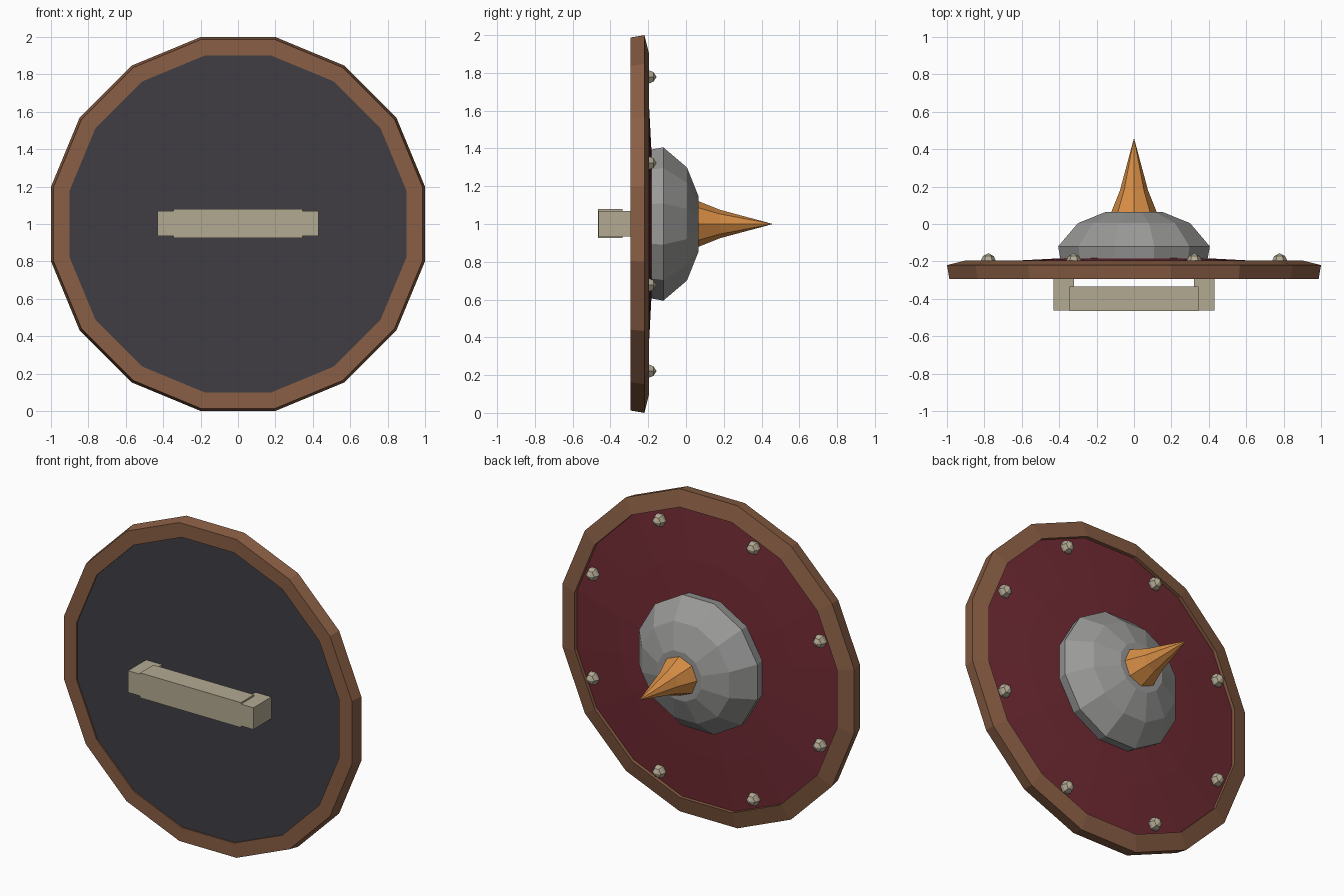
import bpy, bmesh, math
from mathutils import Vector

cube = bpy.data.objects.get("Cube")
if cube:
    bpy.data.objects.remove(cube, do_unlink=True)


def material(name, rgb):
    m = bpy.data.materials.new(name)
    m.use_nodes = True
    m.diffuse_color = (*rgb, 1)
    m.node_tree.nodes["Principled BSDF"].inputs["Base Color"].default_value = (*rgb, 1)
    return m


wood = material("brown wood", (0.25, 0.112, 0.058))
lining = material("dark lining", (0.05, 0.048, 0.056))
red = material("deep red paint", (0.165, 0.024, 0.034))
steel = material("grey steel", (0.32, 0.32, 0.315))
copper = material("orange copper", (0.68, 0.27, 0.06))
bone = material("pale bone", (0.45, 0.40, 0.29))


def finish(name, bm, mat):
    bmesh.ops.recalc_face_normals(bm, faces=bm.faces)
    mesh = bpy.data.meshes.new(name)
    bm.to_mesh(mesh)
    bm.free()
    mesh.materials.append(mat)
    obj = bpy.data.objects.new(name, mesh)
    bpy.context.collection.objects.link(obj)
    return obj


def lathe(name, profile, sides, mat, offset=0.0, center=(0, 0, 1), closed=False):
    """Turn (radius, y) points round the y axis; offset is in steps."""
    bm = bmesh.new()
    rings = []
    for r, y in profile:
        ring = []
        for i in range(sides if r else 1):
            a = math.tau * (i + offset) / sides
            ring.append(bm.verts.new(Vector((r * math.cos(a), y, r * math.sin(a))) + Vector(center)))
        rings.append(ring)
    pairs = list(zip(rings, rings[1:]))
    if closed:
        pairs.append((rings[-1], rings[0]))
    for a, b in pairs:
        for i in range(sides):
            j = (i + 1) % sides
            corners = [a[i % len(a)], a[j % len(a)], b[j % len(b)], b[i % len(b)]]
            bm.faces.new(list(dict.fromkeys(corners)))
    if not closed:
        for ring in (rings[0], rings[-1]):
            if len(ring) > 2:
                bm.faces.new(ring)
    return finish(name, bm, mat)


def box(name, low, high, mat):
    bm = bmesh.new()
    bmesh.ops.create_cube(bm, size=1)
    for v in bm.verts:
        v.co = [h if c > 0 else l for c, l, h in zip(v.co, low, high)]
    return finish(name, bm, mat)


# Sixteen-sided wooden rim
flat = 1 / math.cos(math.pi / 16)
rim = [(0.90, -0.295), (0.987, -0.295), (1.0, -0.22), (0.90, -0.195)]
lathe("rim", [(r * flat, y) for r, y in rim], 16, wood, 0.5, closed=True)

# Dark lining on the grip side, slightly domed red face on the other
lathe("lining_panel", [(0.91 * flat, -0.287), (0.91 * flat, -0.26)], 16, lining, 0.5)
lathe("painted_face", [(0.91 * flat, -0.25), (0.91 * flat, -0.218), (0.61, -0.194),
                       (0.3, -0.178), (0, -0.175)], 16, red, 0.5)

# Faceted central boss and its spike
lathe("boss", [(0.405, -0.2), (0.42, -0.12), (0.31, 0.005), (0.155, 0.065)], 12, steel, 0.5)
lathe("spike", [(0.125, 0.05), (0.12, 0.068), (0.075, 0.18), (0, 0.46)], 8, copper)

# Ring of eight studs
for i in range(8):
    a = math.tau * (i + 0.5) / 8
    lathe(f"stud_{i + 1}", [(0.038, -0.23), (0.04, -0.195), (0.029, -0.172), (0, -0.156)],
          6, bone, 0.0, (0.843 * math.cos(a), 0, 1 + 0.843 * math.sin(a)))

# Grip bar held by two posts
box("grip_bar", (-0.345, -0.465, 0.925), (0.345, -0.335, 1.08), bone)
for name, x0, x1 in (("right_post", -0.43, -0.32), ("left_post", 0.32, 0.43)):
    box(name, (x0, -0.463, 0.935), (x1, -0.28, 1.07), bone)
